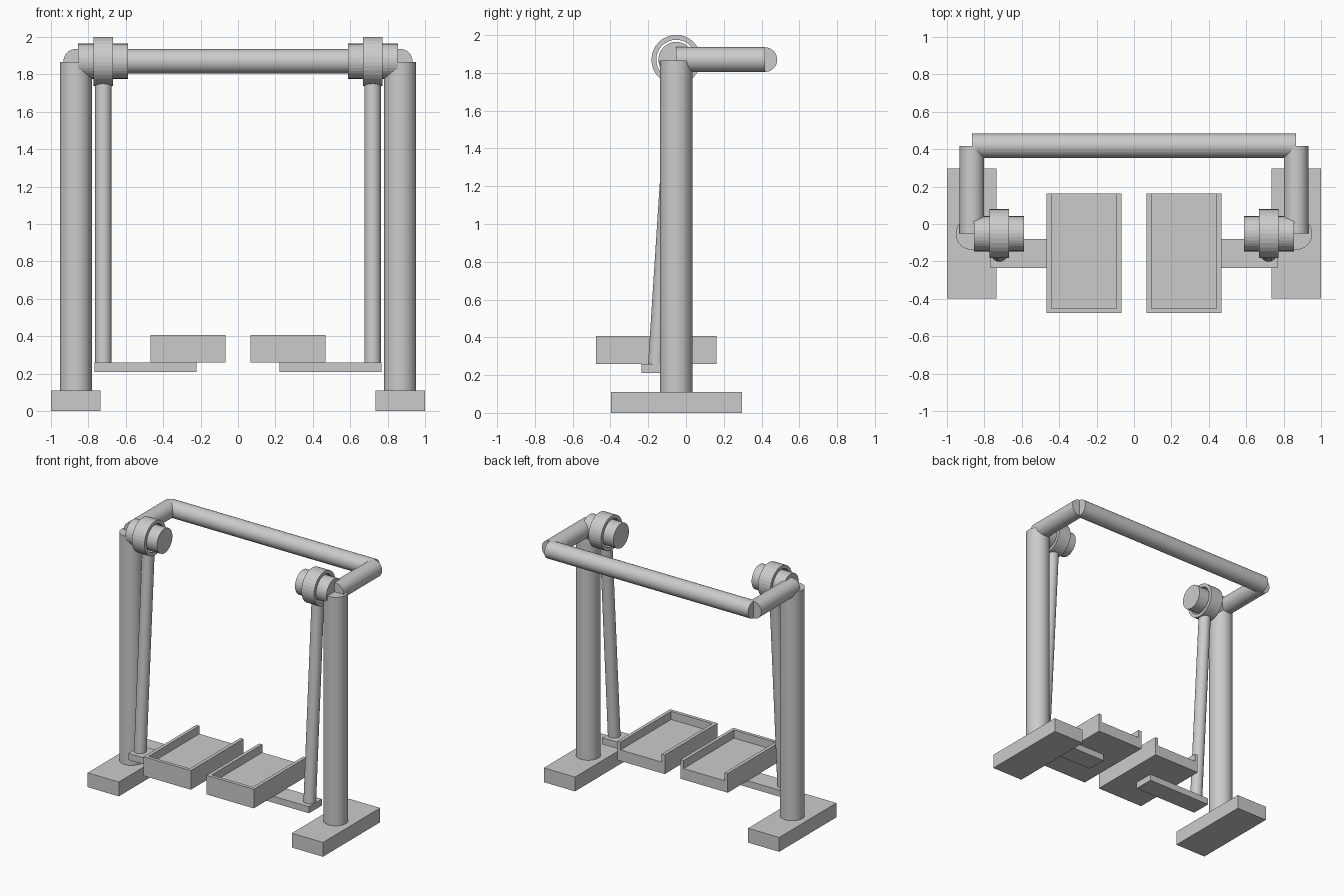
import bpy, bmesh, math
from mathutils import Vector

cube = bpy.data.objects.get("Cube")
if cube:
    bpy.data.objects.remove(cube, do_unlink=True)

# Single painted-metal colour
grey = bpy.data.materials.new("light_grey")
grey.use_nodes = True
COLOUR = (0.6, 0.6, 0.6, 1)
grey.diffuse_color = COLOUR
grey.node_tree.nodes["Principled BSDF"].inputs["Base Color"].default_value = COLOUR

CENTRE_Y = -0.052   # depth of posts and hubs
AXLE_Z = 1.87       # height of hubs and handrail
SWING_Y = -0.157    # depth of the hanging pedals


def finish(name, bm, smooth=False):
    bmesh.ops.recalc_face_normals(bm, faces=bm.faces)
    mesh = bpy.data.meshes.new(name)
    bm.to_mesh(mesh)
    bm.free()
    mesh.materials.append(grey)
    obj = bpy.data.objects.new(name, mesh)
    bpy.context.collection.objects.link(obj)
    if smooth:
        bpy.ops.object.select_all(action='DESELECT')
        obj.select_set(True)
        bpy.context.view_layer.objects.active = obj
        bpy.ops.object.shade_smooth_by_angle(angle=math.radians(30))
    return obj


def box(name, x, y, z):
    bm = bmesh.new()
    bmesh.ops.create_cube(bm, size=1)
    for v in bm.verts:
        v.co = [(r[0] + r[1]) / 2 + c * (r[1] - r[0]) for c, r in zip(v.co, (x, y, z))]
    return finish(name, bm)


def rod(name, start, end, radius, sides=32, smooth=True):
    start, end = Vector(start), Vector(end)
    axis = end - start
    bm = bmesh.new()
    bmesh.ops.create_cone(bm, cap_ends=True, segments=sides, radius1=radius,
                          radius2=radius, depth=axis.length)
    bm.transform(axis.to_track_quat('Z', 'Y').to_matrix().to_4x4())
    bmesh.ops.translate(bm, vec=(start + end) / 2, verts=bm.verts)
    return finish(name, bm, smooth)


def ring(name, x, outer, inner, sides=32):
    # Rectangular section spun about the hub axle
    bm = bmesh.new()
    section = [(x[0], inner), (x[1], inner), (x[1], outer), (x[0], outer)]
    verts = [bm.verts.new((px, CENTRE_Y, AXLE_Z + r)) for px, r in section]
    edges = [bm.edges.new((verts[i], verts[(i + 1) % 4])) for i in range(4)]
    bmesh.ops.spin(bm, geom=verts + edges, cent=(0, CENTRE_Y, AXLE_Z), axis=(1, 0, 0),
                   angle=math.tau, steps=sides)
    bmesh.ops.remove_doubles(bm, verts=bm.verts, dist=0.0001)
    return finish(name, bm)


def tray(name, x, y, z, floor_z, wall):
    # U-shaped rim (open at the back) standing on a solid floor
    bm = bmesh.new()
    (x0, x1), (y0, y1), (z0, z1) = x, y, z
    xs, ys = (x0, x0 + wall, x1 - wall, x1), (y0, y0 + wall, y1)
    grid = [[bm.verts.new((px, py, z0)) for px in xs] for py in ys]
    cells = [bm.faces.new((grid[j][i], grid[j][i + 1], grid[j + 1][i + 1], grid[j + 1][i]))
             for j in range(2) for i in range(3)]
    result = bmesh.ops.extrude_face_region(bm, geom=cells, use_keep_orig=True)
    top = [f for f in result["geom"] if isinstance(f, bmesh.types.BMFace)]
    for v in {v for f in top for v in f.verts}:
        v.co.z = floor_z
    middle = (x0 + x1) / 2
    rim = [f for f in top if abs(f.calc_center_median().x - middle) > wall
           or f.calc_center_median().y < y0 + wall]
    result = bmesh.ops.extrude_face_region(bm, geom=rim)
    for v in result["geom"]:
        if isinstance(v, bmesh.types.BMVert):
            v.co.z = z1
    return finish(name, bm)


def span(side, a, b):
    return tuple(sorted((side * a, side * b)))


for side, label in ((1, "left"), (-1, "right")):
    post_x, hub_x = side * 0.867, side * 0.72

    # Frame: foot, post and handrail arm
    box(label + "_foot", span(side, 0.735, 1.0), (-0.397, 0.297), (0, 0.11))
    rod(label + "_post", (post_x, CENTRE_Y, 0.11), (post_x, CENTRE_Y, 1.865), 0.086)
    rod(label + "_rail_arm", (post_x, CENTRE_Y, AXLE_Z), (post_x, 0.418, AXLE_Z), 0.066)

    # Pivot: axle and bearing ring
    rod(label + "_axle", (side * 0.587, CENTRE_Y, AXLE_Z), (side * 0.855, CENTRE_Y, AXLE_Z),
        0.094, smooth=False)
    ring(label + "_bearing_ring", span(side, 0.667, 0.773), 0.131, 0.105)

    # Swing: hanging rod, bracket and foot tray
    rod(label + "_swing_rod", (hub_x, SWING_Y, 0.255), (hub_x, CENTRE_Y - 0.008, 1.755), 0.044)
    box(label + "_bracket", span(side, 0.222, 0.768), (-0.235, -0.079), (0.21, 0.26))
    tray(label + "_foot_tray", span(side, 0.067, 0.468), (-0.477, 0.162), (0.26, 0.407),
         0.345, 0.026)

# Handrail across the back
rod("handrail", (-0.865, 0.418, AXLE_Z), (0.865, 0.418, AXLE_Z), 0.065)
